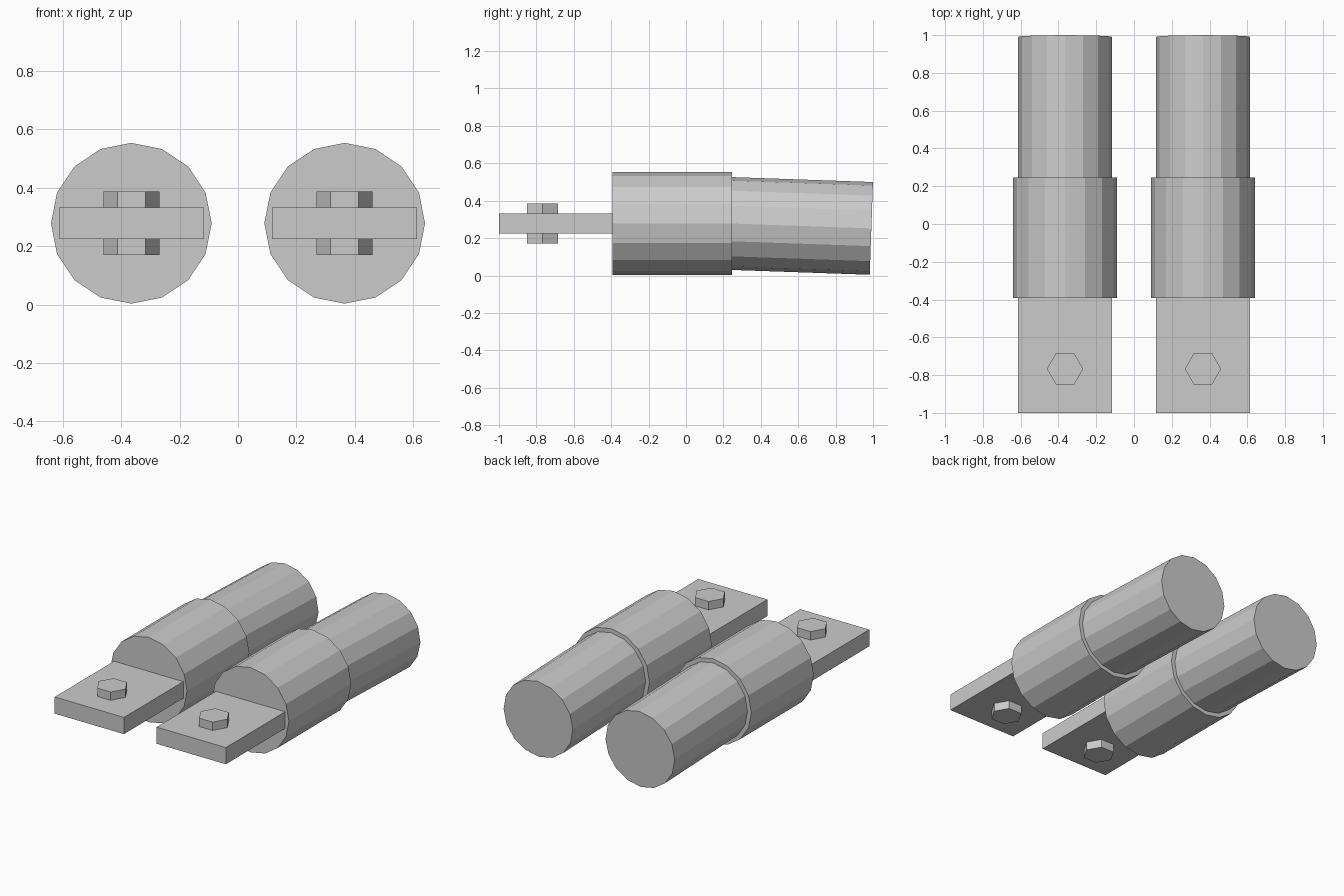
import bpy
from math import radians, cos, sin
from mathutils import Vector, Matrix

if "Cube" in bpy.data.objects:
    bpy.data.objects.remove(bpy.data.objects["Cube"])

TILT = radians(2)


def prism(name, sides, radius, start, end, spin=0):
    """Flat-shaded prism running from start to end."""
    start, end = Vector(start), Vector(end)
    axis = end - start
    bpy.ops.mesh.primitive_cylinder_add(vertices=sides, radius=radius, depth=axis.length)
    obj = bpy.context.object
    obj.name = name
    turn = axis.to_track_quat('Z', 'Y').to_matrix().to_4x4()
    obj.data.transform(Matrix.Translation((start + end) / 2) @ turn @ Matrix.Rotation(spin, 4, 'Z'))
    return obj


def box(name, center, size):
    bpy.ops.mesh.primitive_cube_add(size=1)
    obj = bpy.context.object
    obj.name = name
    obj.data.transform(Matrix.Translation(center) @ Matrix.Diagonal((*size, 1)))
    return obj


for side, x in (("left", -0.365), ("right", 0.365)):
    # Thick sleeve
    prism(f"sleeve_{side}", 16, 0.275, (x, -0.393, 0.278), (x, 0.245, 0.278))

    # Thinner cable, drooping slightly towards the back
    tip = Vector((x, 0.991, 0.252))
    root = tip - 0.81 * Vector((0, cos(TILT), -sin(TILT)))
    prism(f"cable_{side}", 16, 0.248, root, tip)

    # Flat lug plate
    box(f"lug_plate_{side}", (x, -0.69, 0.278), (0.496, 0.62, 0.108))

    # Hexagonal bolt through the plate, corners pointing along x
    prism(f"bolt_{side}", 6, 0.096, (x, -0.767, 0.17), (x, -0.767, 0.386), radians(30))
